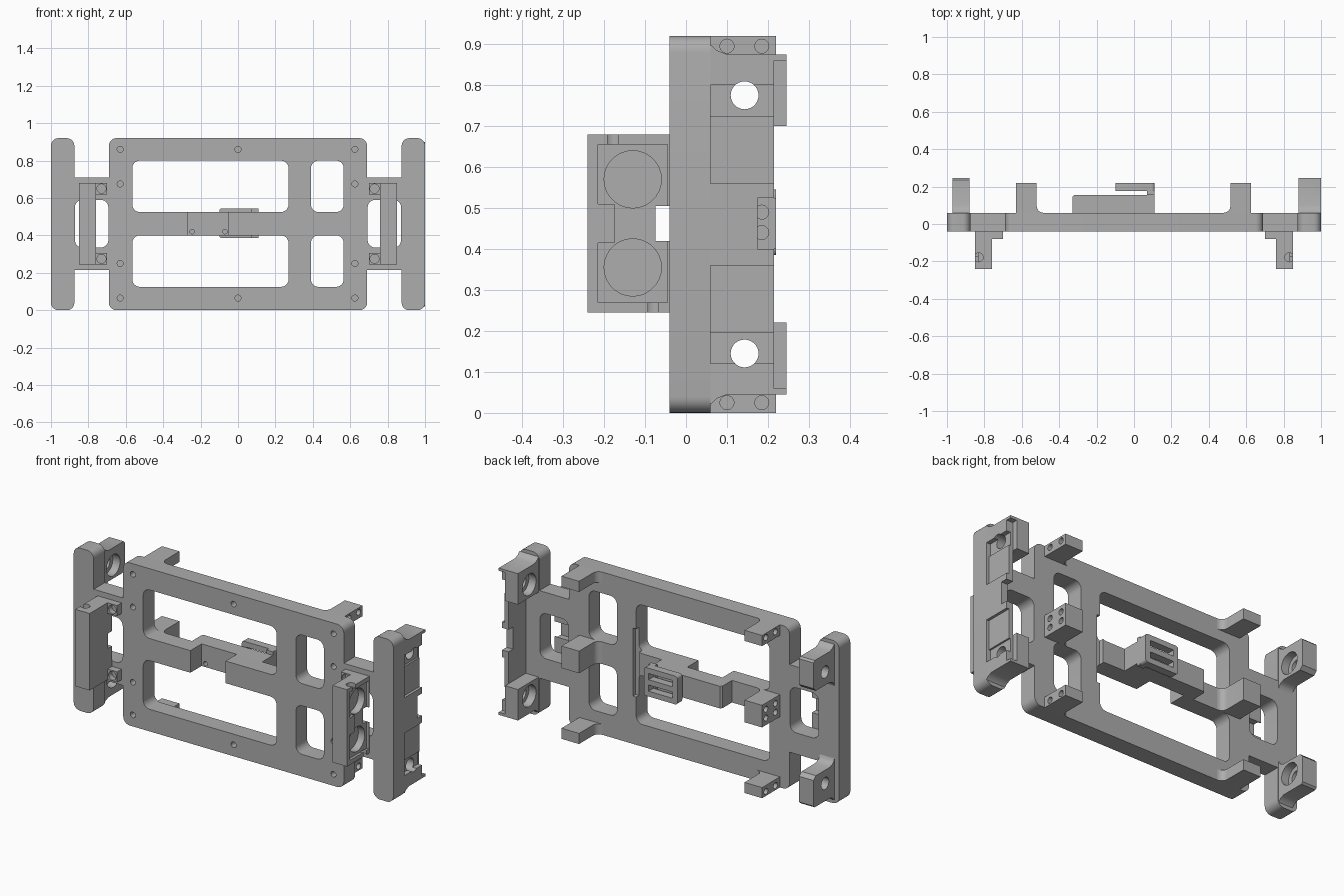
import bpy, bmesh, math

if "Cube" in bpy.data.objects:
    bpy.data.objects.remove(bpy.data.objects["Cube"])

grey = bpy.data.materials.new("plain grey")
grey.diffuse_color = (0.42, 0.42, 0.42, 1)
grey.use_nodes = True
grey.node_tree.nodes["Principled BSDF"].inputs["Base Color"].default_value = grey.diffuse_color
PLACE = {"x": lambda a, b, d: (d, a, b),    # profile in y, z
         "y": lambda a, b, d: (a, d, b),    # profile in x, z
         "z": lambda a, b, d: (a, b, d)}    # profile in x, y


def prism(name, pts, axis, lo, hi):
    """Extrude a 2D profile along an axis."""
    bm = bmesh.new()
    put = PLACE[axis]
    base = bm.faces.new([bm.verts.new(put(a, b, lo)) for a, b in pts])
    new = bmesh.ops.extrude_face_region(bm, geom=[base])["geom"]
    for v in new:
        if isinstance(v, bmesh.types.BMVert):
            v.co["xyz".index(axis)] = hi
    bmesh.ops.recalc_face_normals(bm, faces=bm.faces)
    me = bpy.data.meshes.new(name)
    bm.to_mesh(me)
    bm.free()
    me.materials.append(grey)
    ob = bpy.data.objects.new(name, me)
    bpy.context.collection.objects.link(ob)
    return ob


def arc(cx, cy, r, a0, a1, n=6):
    return [(cx + r * math.cos(math.radians(a0 + (a1 - a0) * i / n)),
             cy + r * math.sin(math.radians(a0 + (a1 - a0) * i / n))) for i in range(n + 1)]


def rrect(a0, a1, b0, b1, r=0.04):
    a0, a1 = sorted((a0, a1))
    return (arc(a1 - r, b1 - r, r, 0, 90) + arc(a0 + r, b1 - r, r, 90, 180)
            + arc(a0 + r, b0 + r, r, 180, 270) + arc(a1 - r, b0 + r, r, 270, 360))


def circle(a, b, r, n=28):
    return arc(a, b, r, 0, 360, n)[:-1]


def box(name, x0, x1, y0, y1, z0, z1):
    return prism(name, [(x0, y0), (x1, y0), (x1, y1), (x0, y1)], "z", z0, z1)


def cut(ob, cutters):
    for c in cutters:
        m = ob.modifiers.new("cut", "BOOLEAN")
        m.operation, m.solver, m.object = "DIFFERENCE", "EXACT", c
        dg = bpy.context.evaluated_depsgraph_get()
        dg.update()
        me = bpy.data.meshes.new_from_object(ob.evaluated_get(dg))
        ob.modifiers.clear()
        ob.data = me
        bpy.data.objects.remove(c)


def hole(axis, a, b, r, lo, hi):
    return prism("cutter", circle(a, b, r), axis, lo, hi)


def flip(z0, z1, top):
    """Mirror a height range about mid height."""
    return (z0, z1) if top else (H - z1, H - z0)


H, F, B = 0.92, -0.04, 0.06      # height, front and back of the plate

# Main plate with four windows, screw holes, recessed centre bar
plate = prism("main_plate", rrect(-0.69, 0.69, 0, H), "y", F, B)
cuts = [prism("cutter", rrect(x0, x1, z0, z1), "y", -0.1, 0.1)
        for x0, x1 in ((-0.565, 0.27), (0.39, 0.565)) for z0, z1 in ((0.125, 0.4), (0.525, 0.8))]
cuts += [hole("y", x, z, 0.016, -0.1, 0.01) for x in (-0.63, 0.625) for z in (0.065, 0.25, 0.675, 0.86)]
cuts += [hole("y", 0, z, 0.016, -0.1, 0.01) for z in (0.065, 0.86)]
cuts.append(box("cutter", -0.27, -0.05, -0.1, 0.1, 0.38, 0.54))
cuts.append(box("cutter", 0.25, 0.29, 0.035, 0.1, 0.27, 0.655))
cut(plate, cuts)

# Centre bar bulging backwards, with a slotted clip
bar = prism("centre_bar", [(-0.33, B), (0.11, B), (0.11, 0.155), (-0.32, 0.155), (-0.33, 0.145)],
            "z", 0.4, 0.525)
cut(bar, [hole("y", x, 0.42, 0.012, 0.0, 0.11) for x in (-0.245, -0.07)])
box("clip_arm", 0.07, 0.11, 0.155, 0.176, 0.385, 0.545)
clip = prism("clip_plate", rrect(-0.10, 0.11, 0.385, 0.545, 0.015), "y", 0.176, 0.22)
cut(clip, [box("cutter", -0.07, 0.08, 0.1, 0.3, z, z + 0.035) for z in (0.415, 0.48)])

# Rear standoffs with side screw holes
for s, xo, xi in ((1, 0.625, 0.515), (-1, -0.63, -0.52)):
    r = 0.035
    fillet = [(xi - s * r + s * r * math.sin(t * math.pi / 12),
               B + r - r * math.cos(t * math.pi / 12)) for t in range(7)]
    prof = [(xo, B)] + fillet + [(xi, 0.22), (xo, 0.22)]
    for z0, z1, rows in ((0, 0.06, [0.025]), (0.4, 0.525, [0.44, 0.49]), (0.86, H, [0.895])):
        leg = prism("standoff", prof, "z", z0, z1)
        lo, hi = sorted((xo - s * 0.05, xo + s * 0.05))
        cut(leg, [hole("x", y, z, 0.017, lo, hi) for y in (0.1, 0.185) for z in rows])

# Side bridges and battery holders, mirrored
for s in (1, -1):
    br = box("side_bridge", s * 0.69, s * 0.875, F, B, 0.215, 0.71)
    cut(br, [prism("cutter", rrect(s * 0.693, s * 0.872, 0.335, 0.59), "y", -0.1, 0.1)])

    hold = box("side_holder", s * 0.76, s * 0.85, -0.24, F, 0.245, 0.68)
    lo, hi = sorted((s * 0.835, s * 0.9))
    cc = [box("cutter", lo, hi, -0.215, -0.045, 0.27, 0.655)]
    lo2, hi2 = sorted((s * 0.795, s * 0.9))
    cc += [hole("x", -0.13, z, 0.07, lo2, hi2) for z in (0.355, 0.57)]
    cc.append(box("cutter", s * 0.7, s * 0.9, -0.075, 0.0, 0.42, 0.505))
    cc.append(hole("z", s * 0.83, -0.178, 0.024, 0.655, 0.7))
    cc.append(hole("z", s * 0.83, -0.08, 0.024, 0.2, 0.27))
    cut(hold, cc)
    box("holder_tab", s * 0.835, s * 0.85, -0.215, -0.175, 0.415, 0.51)
    for z in (0.275, 0.65):
        ear = box("holder_ear", s * 0.70, s * 0.76, -0.08, F, z - 0.03, z + 0.03)
        cut(ear, [hole("y", s * 0.73, z, 0.024, -0.1, -0.05)])

    # Outer upright
    prism("side_upright", rrect(s * 0.875, s * 1.0, 0, H), "y", F, B)

# Left grips: two filleted lobes with counterbored holes
for top in (True, False):
    def zz(z):
        return z if top else H - z
    prof = [(B, zz(0.9)), (0.065, zz(0.895)), (0.075, zz(0.885)), (0.10, zz(0.875)),
            (0.235, zz(0.875)), (0.245, zz(0.865)), (0.245, zz(0.72)), (0.225, zz(0.70)),
            (0.10, zz(0.70)), (0.075, zz(0.69)), (0.065, zz(0.68)), (B, zz(0.665))]
    lobe = prism("left_grip", prof, "x", -0.97, -0.88)
    cut(lobe, [hole("x", 0.143, zz(0.775), 0.034, -1.1, -0.8),
               hole("x", 0.143, zz(0.775), 0.06, -0.925, -0.8)])

    # Right grips with an end lip
    prof = [(B, zz(0.9)), (0.065, zz(0.895)), (0.075, zz(0.885)), (0.10, zz(0.875)),
            (0.245, zz(0.875)), (0.245, zz(0.70)), (B, zz(0.70))]
    lobe = prism("right_grip", prof, "x", 0.88, 0.96)
    cut(lobe, [hole("x", 0.143, zz(0.775), 0.034, 0.8, 1.1),
               hole("x", 0.143, zz(0.775), 0.06, 0.8, 0.925)])
    z0, z1 = flip(0.86, 0.875, top)
    box("grip_lip", 0.96, 1.0, 0.215, 0.245, z0, z1)

# Right outer wall with stepped pockets and a middle notch
wall_prof = [(B, 0.02), (0.065, 0.025), (0.075, 0.035), (0.10, 0.045), (0.215, 0.045),
             (0.215, 0.875), (0.10, 0.875), (0.075, 0.885), (0.065, 0.895), (B, 0.9)]
wall = prism("right_wall", wall_prof, "x", 0.96, 1.0)
cc = [box("cutter", 0.9, 1.1, 0.175, 0.3, 0.4, 0.525)]
for top in (True, False):
    z0, z1 = flip(0.56, 0.80, top)
    cc.append(box("cutter", 0.985, 1.1, -0.02, 0.3, z0, z1))
    z0, z1 = flip(0.725, 0.80, top)
    cc.append(box("cutter", 0.975, 1.1, 0.0, 0.3, z0, z1))
    cc.append(hole("x", 0.143, 0.775 if top else H - 0.775, 0.034, 0.9, 1.1))
cut(wall, cc)

# Smooth rounded corners, keep hard edges
bpy.ops.object.select_all(action="SELECT")
bpy.context.view_layer.objects.active = plate
bpy.ops.object.shade_smooth_by_angle(angle=math.radians(30))
